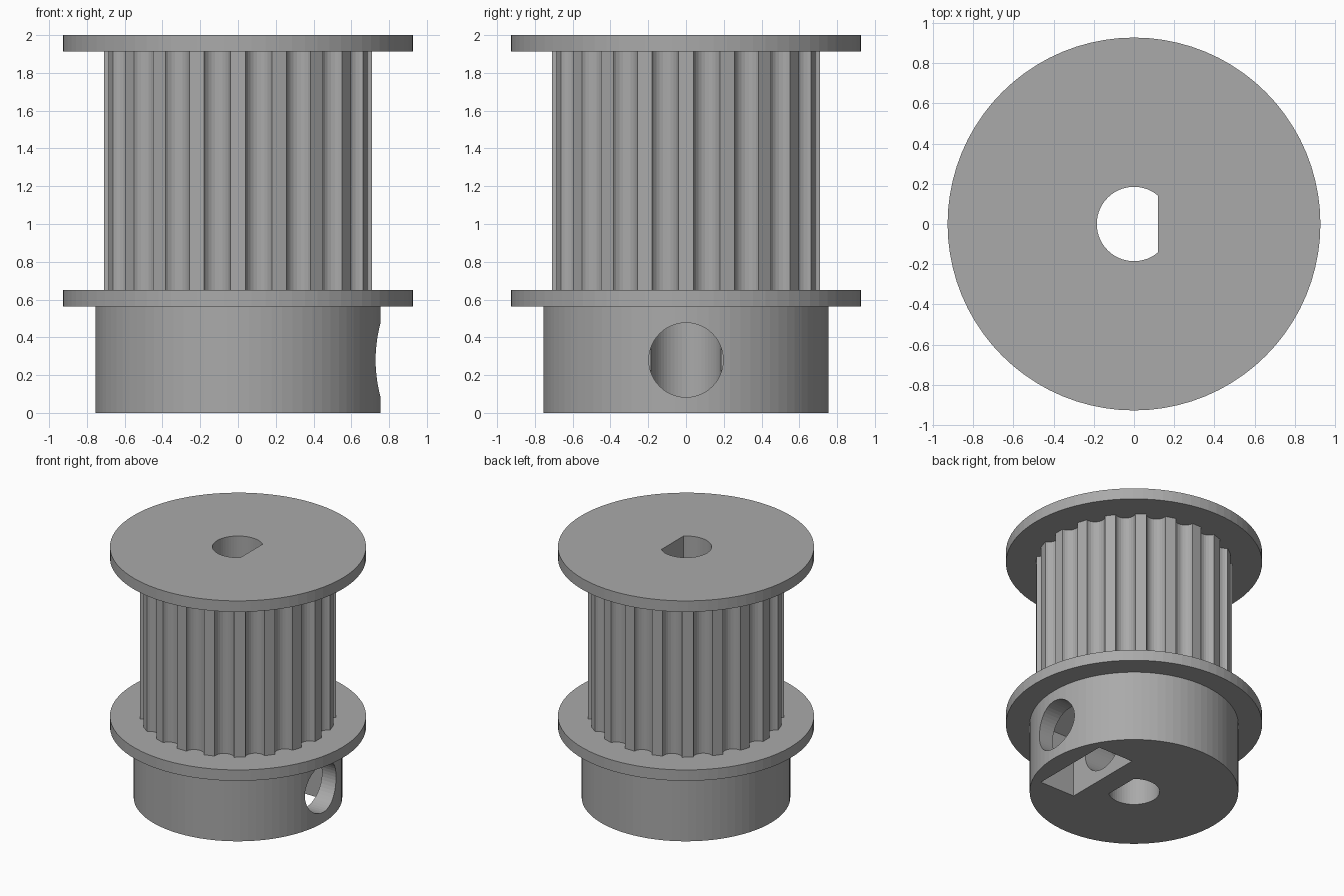
import bpy
import bmesh
from math import sin, cos, pi, asin, acos, sqrt
from mathutils import Matrix, Vector

if "Cube" in bpy.data.objects:
    bpy.data.objects.remove(bpy.data.objects["Cube"])

# Single metal colour
metal = bpy.data.materials.new("grey metal")
GREY = (0.40, 0.40, 0.40, 1)
metal.diffuse_color = GREY
metal.use_nodes = True
metal.node_tree.nodes["Principled BSDF"].inputs["Base Color"].default_value = GREY

SIDES = 80
TEETH = 20
TOOTH_R = 0.71
BORE_R = 0.185
BORE_FLAT = 0.12
SCREW_Z = 0.28


def arc(radius, start, end, steps, cx=0.0):
    """Points along an arc, both ends included."""
    angles = [start + (end - start) * i / steps for i in range(steps + 1)]
    return [(cx + radius * cos(a), radius * sin(a)) for a in angles]


def circle(radius, sides=SIDES):
    return arc(radius, 0, 2 * pi, sides)[:-1]


def prism(name, outline, low, high, matrix=Matrix()):
    """Extrude a closed outline from low to high along local z."""
    bm = bmesh.new()
    face = bm.faces.new([bm.verts.new((x, y, low)) for x, y in outline])
    top = bmesh.ops.extrude_face_region(bm, geom=[face], use_keep_orig=True)["geom"]
    moved = [v for v in top if isinstance(v, bmesh.types.BMVert)]
    bmesh.ops.translate(bm, verts=moved, vec=(0, 0, high - low))
    bmesh.ops.recalc_face_normals(bm, faces=bm.faces)
    bm.transform(matrix)
    mesh = bpy.data.meshes.new(name)
    bm.to_mesh(mesh)
    bm.free()
    mesh.materials.append(metal)
    obj = bpy.data.objects.new(name, mesh)
    bpy.context.collection.objects.link(obj)
    return obj


def cut(obj, cutters):
    """Subtract each cutter and keep the result as plain mesh."""
    for cutter in cutters:
        mod = obj.modifiers.new("cut", "BOOLEAN")
        mod.operation = "DIFFERENCE"
        mod.solver = "EXACT"
        mod.object = cutter
        bpy.context.view_layer.objects.active = obj
        bpy.ops.object.modifier_apply(modifier=mod.name)


def toothed_outline():
    """Round belt grooves between narrow lands, one land facing each axis."""
    pitch = 2 * pi / TEETH
    half_chord, depth = 0.071, 0.06
    chord_x = TOOTH_R * cos(asin(half_chord / TOOTH_R))
    floor_x = TOOTH_R - depth
    sag = chord_x - floor_x
    groove_r = (half_chord ** 2 + sag ** 2) / (2 * sag)
    centre = floor_x + groove_r
    sweep = acos((centre - chord_x) / groove_r)
    groove = arc(groove_r, pi + sweep, pi - sweep, 10, centre)
    points = []
    for i in range(TEETH):
        turn = Matrix.Rotation((i + 0.5) * pitch, 2)
        points += [turn @ Vector(p) for p in groove]
    return points


# Cutters: D-shaped bore, set-screw hole and captive nut slot
flat_angle = acos(BORE_FLAT / BORE_R)
bore = prism("bore_cutter", arc(BORE_R, flat_angle, 2 * pi - flat_angle, 40), -0.1, 2.1)

along_x = Matrix.Translation((0, 0, SCREW_Z)) @ Matrix.Rotation(pi / 2, 4, "Y")
screw = prism("screw_cutter", circle(0.197, 48), 0, 1, along_x)

# The slot is open below and pointed like a nut on top
nut_half = 0.328
shoulder = nut_half / sqrt(3)
slot = [(0.4, -nut_half), (0.4, nut_half), (-shoulder, nut_half),
        (-2 * shoulder + 0.01, 0), (-shoulder, -nut_half)]
nut = prism("nut_cutter", slot, 0.295, 0.604, along_x)

cutters = [bore, screw, nut]
for cutter in cutters:
    cutter.hide_render = True

# Stacked solid parts
hub = prism("hub", circle(0.755), 0, 0.563)
lower_flange = prism("lower_flange", circle(0.927), 0.563, 0.65)
toothed_barrel = prism("toothed_barrel", toothed_outline(), 0.65, 1.912)
upper_flange = prism("upper_flange", circle(0.927), 1.912, 2.0)

cut(hub, [bore, nut, screw])
cut(lower_flange, [bore, nut])
cut(toothed_barrel, [bore])
cut(upper_flange, [bore])

for cutter in cutters:
    bpy.data.objects.remove(cutter)
